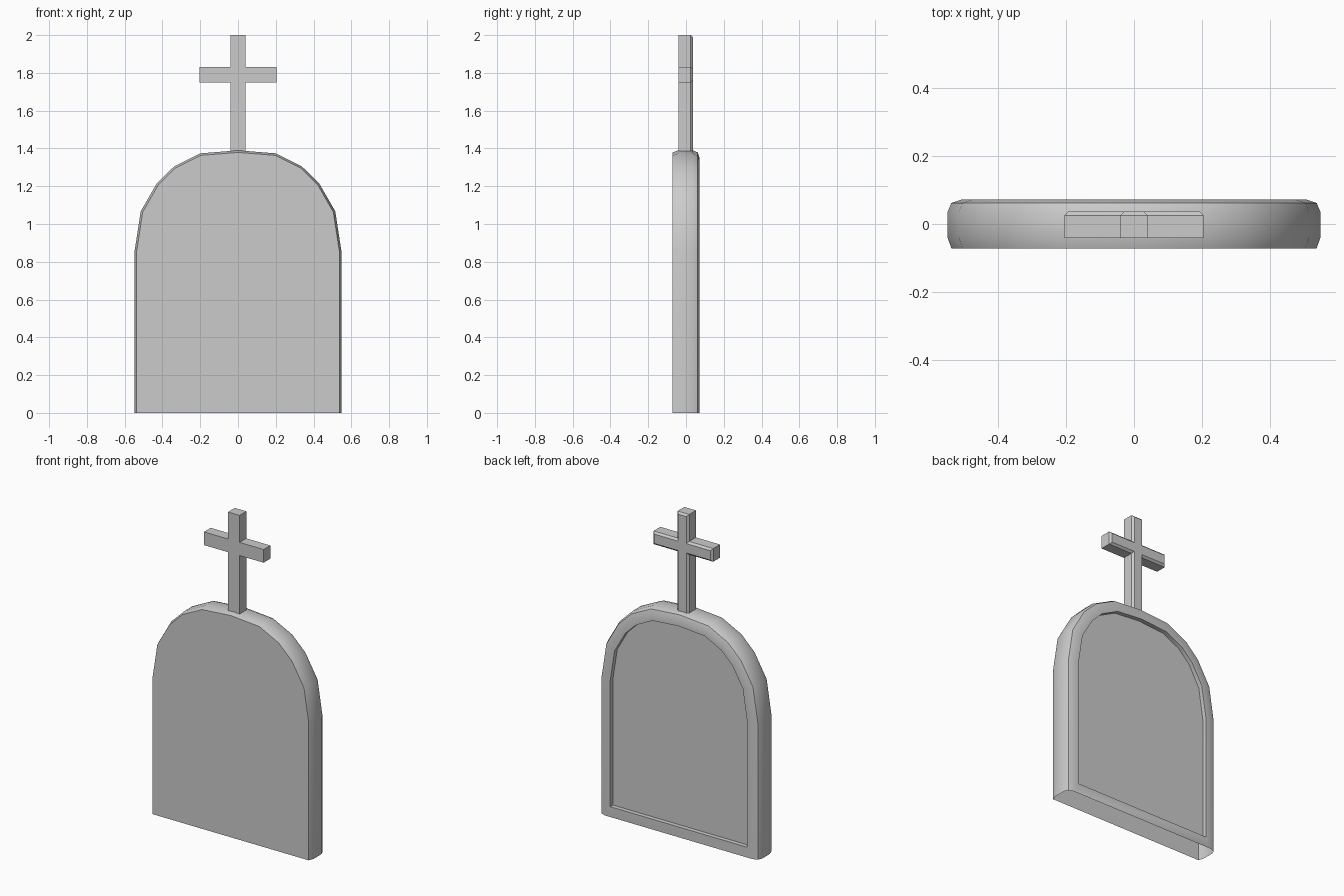
import bpy, bmesh, math
from mathutils import Vector

if "Cube" in bpy.data.objects:
    bpy.data.objects.remove(bpy.data.objects["Cube"])


def inset(outline, dist, base_dist):
    """Mitred inset of a CCW outline; edge 0 (the base) has its own distance."""
    n, result = len(outline), []
    dists = [base_dist] + [dist] * (n - 1)
    for i in range(n):
        p = Vector(outline[i])
        d1 = (p - Vector(outline[i - 1])).normalized()
        d2 = (Vector(outline[(i + 1) % n]) - p).normalized()
        n1, n2 = Vector((-d1.y, d1.x)), Vector((-d2.y, d2.x))
        a, b = dists[i - 1], dists[i]
        det = n1.x * n2.y - n1.y * n2.x
        if abs(det) < 1e-6:
            q = n1 * a
        else:
            q = Vector(((a * n2.y - b * n1.y) / det, (n1.x * b - n2.x * a) / det))
        result.append(p + q)
    return result


def loft(name, outline, rings):
    """Stack inset copies of the outline along y. Ring: (y, inset, base inset, base closed)."""
    bm = bmesh.new()
    prev, n = None, len(outline)
    for y, dist, base, closed in rings:
        loop = [bm.verts.new((p.x, y, p.y)) for p in inset(outline, dist, base)]
        if prev is None:
            bm.faces.new(loop)
        else:
            for i in range(0 if closed else 1, n):
                j = (i + 1) % n
                bm.faces.new((prev[j], prev[i], loop[i], loop[j]))
        prev = loop
    bm.faces.new(prev[::-1])
    mesh = bpy.data.meshes.new(name)
    bm.to_mesh(mesh)
    bm.free()
    obj = bpy.data.objects.new(name, mesh)
    bpy.context.collection.objects.link(obj)
    return obj


# Arched slab with eased edges, open underside and a recessed back panel
half = [(0.548, 0), (0.548, 0.853), (0.515, 1.067), (0.43, 1.215),
        (0.338, 1.305), (0.2, 1.374), (0, 1.39)]
arch = [(-0.548, 0)] + half + [(-x, z) for x, z in half[-2:0:-1]]
slab = loft("headstone_slab", arch, [
    (-0.072, 0.011, 0, False),
    (-0.040, 0, 0, False),
    (0.036, 0, 0, False),
    (0.062, 0.011, 0, False),
    (0.072, 0.042, 0, False),
    (0.072, 0.077, 0.064, True),
    (0.045, 0.077, 0.064, True),
])
bpy.context.view_layer.objects.active = slab
slab.select_set(True)
bpy.ops.object.shade_smooth_by_angle(angle=math.radians(30))
slab.select_set(False)

# Cross on top, chamfered along its back edges
right = [(0.04, 1.383), (0.04, 1.75), (0.205, 1.75),
         (0.205, 1.832), (0.04, 1.832), (0.04, 2.0)]
outline = [(-0.04, 1.383)] + right + [(-x, z) for x, z in right[:0:-1]]
loft("top_cross", outline, [
    (-0.041, 0, 0, False),
    (0.025, 0, 0, False),
    (0.037, 0.012, 0, False),
])
